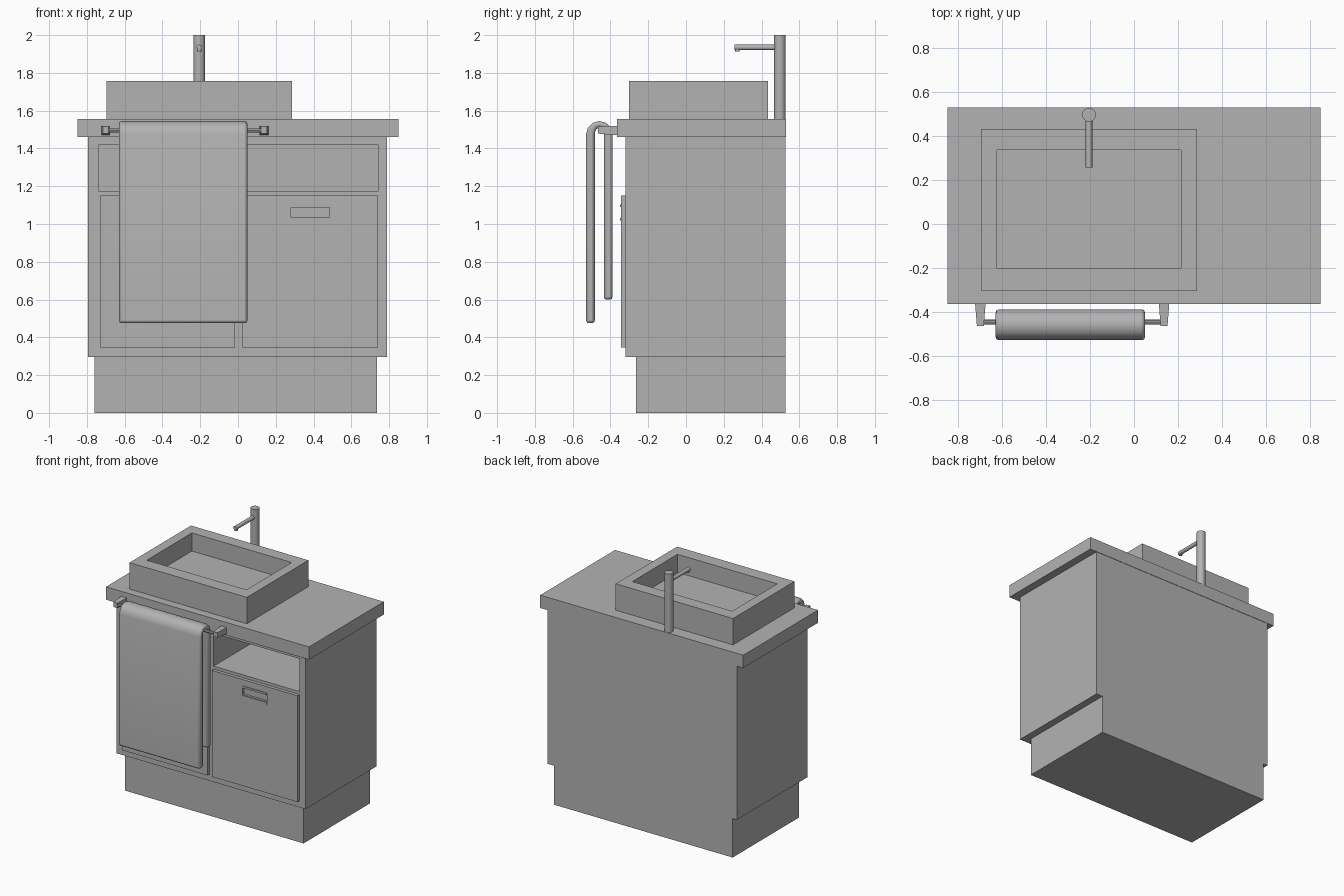
import bpy, bmesh, math
from mathutils import Matrix

if "Cube" in bpy.data.objects:
    bpy.data.objects.remove(bpy.data.objects["Cube"])

grey = bpy.data.materials.new("plain_grey")
grey.diffuse_color = (0.45, 0.45, 0.45, 1)
grey.use_nodes = True
grey.node_tree.nodes["Principled BSDF"].inputs["Base Color"].default_value = grey.diffuse_color


def finish(name, bm):
    bmesh.ops.recalc_face_normals(bm, faces=bm.faces)
    me = bpy.data.meshes.new(name)
    bm.to_mesh(me)
    bm.free()
    me.materials.append(grey)
    ob = bpy.data.objects.new(name, me)
    bpy.context.collection.objects.link(ob)
    return ob


def box(name, x, y, z):
    bm = bmesh.new()
    bmesh.ops.create_cube(bm, size=1)
    for v in bm.verts:
        v.co = [r[0] if c < 0 else r[1] for c, r in zip(v.co, (x, y, z))]
    return finish(name, bm)


def rod(name, start, length, radius, axis, sides=12):
    bm = bmesh.new()
    bmesh.ops.create_cone(bm, cap_ends=True, segments=sides, radius1=radius,
                          radius2=radius, depth=length,
                          matrix=Matrix.Translation((0, 0, length / 2)))
    turn = {"x": Matrix.Rotation(math.pi / 2, 4, "Y"),
            "y": Matrix.Rotation(-math.pi / 2, 4, "X"), "z": Matrix()}[axis]
    bm.transform(Matrix.Translation(start) @ turn)
    return smooth(finish(name, bm))


def smooth(ob):
    bpy.ops.object.select_all(action="DESELECT")
    ob.select_set(True)
    bpy.context.view_layer.objects.active = ob
    bpy.ops.object.shade_smooth_by_angle(angle=math.radians(35))
    return ob


def cut(ob, x, y, z):
    cutter = box("cutter", x, y, z)
    cutter.hide_render = True
    mod = ob.modifiers.new("cut", "BOOLEAN")
    mod.operation, mod.solver, mod.object = "DIFFERENCE", "EXACT", cutter
    bpy.context.view_layer.objects.active = ob
    bpy.ops.object.modifier_apply(modifier=mod.name)
    bpy.data.objects.remove(cutter)


# Cabinet: plinth, body with two open shelf niches, countertop
box("plinth", (-0.76, 0.735), (-0.265, 0.527), (0, 0.295))
body = box("cabinet_body", (-0.795, 0.79), (-0.32, 0.527), (0.295, 1.46))
for x in ((-0.735, -0.025), (0.02, 0.74)):
    cut(body, x, (-0.5, 0.45), (1.172, 1.42))
box("countertop", (-0.85, 0.85), (-0.365, 0.53), (1.46, 1.557))

# Doors with a recessed grip framed by two slim lips
for side, x0, x1 in (("left", -0.727, -0.015), ("right", 0.025, 0.74)):
    door = box(side + "_door", (x0, x1), (-0.345, -0.32), (0.345, 1.15))
    mid = (x0 + x1) / 2
    cut(door, (mid - 0.103, mid + 0.103), (-0.4, -0.328), (1.035, 1.087))
    for part, z in (("lower", 1.025), ("upper", 1.096)):
        box(f"{side}_{part}_grip_lip", (mid - 0.103, mid + 0.103),
            (-0.35, -0.344), (z - 0.007, z + 0.007))

# Basin with a rectangular bowl
basin = box("basin", (-0.697, 0.286), (-0.302, 0.433), (1.557, 1.757))
cut(basin, (-0.623, 0.213), (-0.202, 0.338), (1.62, 1.9))

# Tap
rod("tap_column", (-0.205, 0.497, 1.557), 0.443, 0.031, "z", 16)
rod("tap_spout", (-0.205, 0.257, 1.935), 0.23, 0.015, "y")
rod("tap_outlet", (-0.205, 0.272, 1.913), 0.02, 0.012, "z")

# Towel rail on two tapered brackets
for side, cx in (("left", -0.7), ("right", 0.137)):
    bracket = box(side + "_rail_bracket", (cx - 0.024, cx + 0.024),
                  (-0.465, -0.36), (1.47, 1.52))
    for v in bracket.data.vertices:
        if v.co.y < -0.4:
            v.co.x = cx + (v.co.x - cx) * 0.65
            v.co.z = 1.497 + (v.co.z - 1.495) * 0.75
rod("towel_rail", (-0.7, -0.447, 1.495), 0.837, 0.011, "x", 8)

# Folded towel: hooked profile swept across its width, edges softened
cy, cz = -0.459, 1.475
angles = [math.pi * i / 6 for i in range(7)]
outer = [(cy - 0.07 * math.cos(a), cz + 0.07 * math.sin(a)) for a in angles]
inner = [(cy + 0.024 * math.cos(a), cz + 0.035 * math.sin(a)) for a in angles]
profile = ([(cy - 0.07, 0.475)] + outer + [(cy + 0.07, 0.6), (cy + 0.024, 0.6)]
           + inner + [(cy - 0.024, 0.475)])
bm = bmesh.new()
face = bm.faces.new([bm.verts.new((-0.63, y, z)) for y, z in profile])
new = bmesh.ops.extrude_face_region(bm, geom=[face])["geom"]
bmesh.ops.translate(bm, vec=(0.68, 0, 0),
                    verts=[g for g in new if isinstance(g, bmesh.types.BMVert)])
towel = finish("towel", bm)
bevel = towel.modifiers.new("soft_edges", "BEVEL")
bevel.width, bevel.segments, bevel.angle_limit = 0.014, 2, math.radians(60)
smooth(towel)
